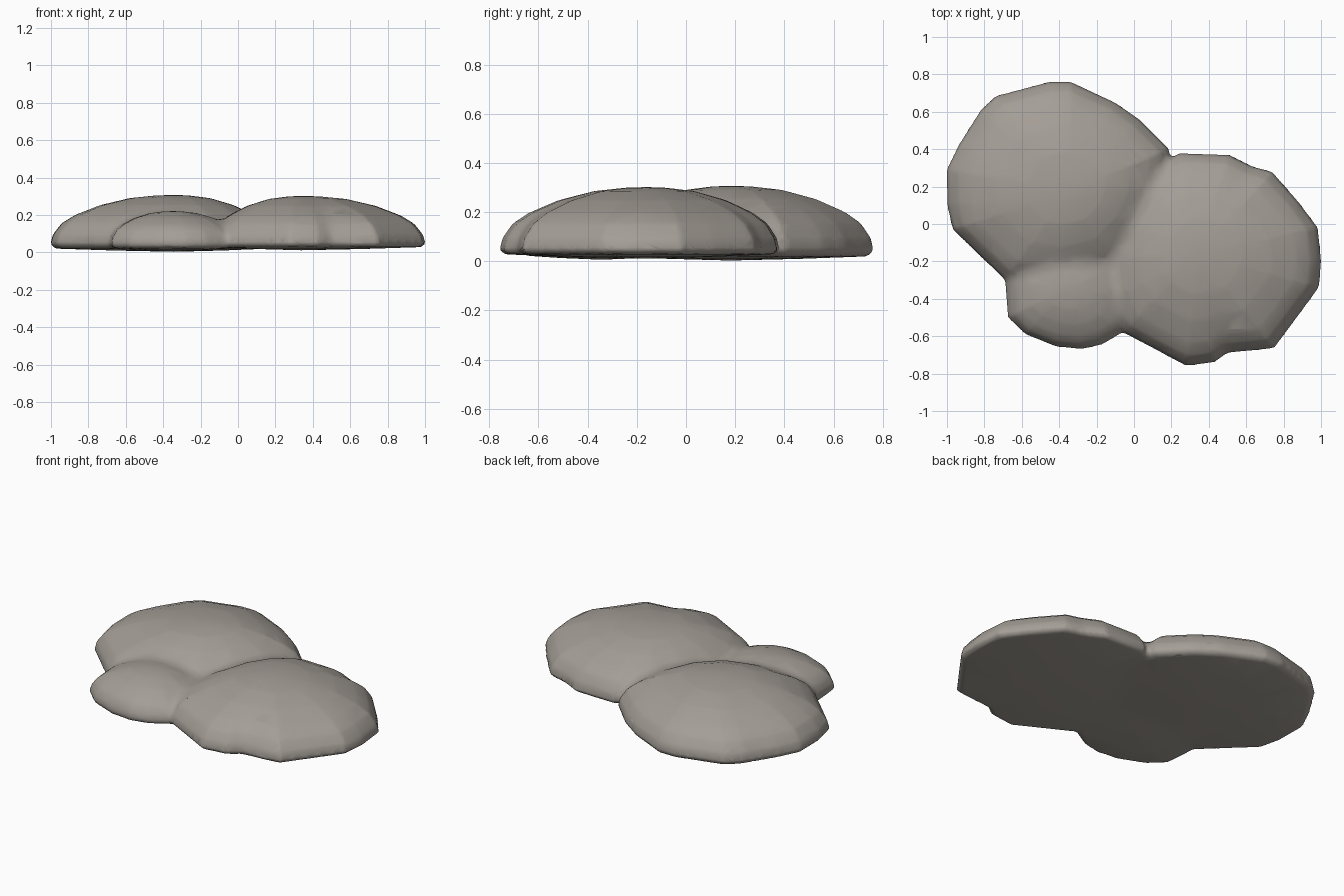
import bpy
import bmesh
from mathutils import Vector

default = bpy.data.objects.get("Cube")
if default:
    bpy.data.objects.remove(default, do_unlink=True)

# Single stone colour
stone = bpy.data.materials.new("warm_grey_stone")
stone.use_nodes = True
colour = (0.37, 0.34, 0.305, 1)
stone.diffuse_color = colour
shader = next(n for n in stone.node_tree.nodes if n.type == "BSDF_PRINCIPLED")
shader.inputs["Base Color"].default_value = colour
shader.inputs["Roughness"].default_value = 0.9

# Rounded dome section: (share of outline, height), from underside to crown
SECTION = [(0.5, 0.01), (0.96, 0.02), (1, 0.045), (0.98, 0.095), (0.91, 0.155),
           (0.8, 0.2), (0.6, 0.252), (0.36, 0.29), (0.15, 0.304)]


def make_lobe(name, centre, outline, rise, base):
    """Flattened dome whose rim follows an irregular outline."""
    cx, cy = centre
    bm = bmesh.new()

    def point(x, y, share, z):
        return bm.verts.new((cx + (x - cx) * share, cy + (y - cy) * share, z))

    def height(z):
        return z + base if z < 0.03 else 0.045 + (z - 0.045) * rise

    rings = [[point(x, y, s, height(z)) for x, y in outline] for s, z in SECTION]
    bottom = bm.verts.new((cx, cy, base + 0.003))
    crown = bm.verts.new((cx, cy, height(0.307)))
    count = len(outline)
    for i in range(count):
        j = (i + 1) % count
        for low, high in zip(rings, rings[1:]):
            bm.faces.new((low[i], low[j], high[j], high[i]))
        bm.faces.new((rings[0][j], rings[0][i], bottom))
        bm.faces.new((rings[-1][i], rings[-1][j], crown))
    bmesh.ops.recalc_face_normals(bm, faces=bm.faces)
    mesh = bpy.data.meshes.new(name)
    bm.to_mesh(mesh)
    bm.free()
    mesh.materials.append(stone)
    obj = bpy.data.objects.new(name, mesh)
    bpy.context.collection.objects.link(obj)
    return obj


def fill_seams(mesh, rounds):
    """Soften the valleys between lobes, leaving convex surfaces alone."""
    bm = bmesh.new()
    bm.from_mesh(mesh)
    for _ in range(rounds):
        bm.normal_update()
        moves = []
        for v in bm.verts:
            near = [e.other_vert(v).co for e in v.link_edges]
            dent = (sum(near, Vector()) / len(near) - v.co).dot(v.normal)
            if dent > 0 and abs(v.normal.z) > 0.3:
                moves.append((v, dent * v.normal.z))
        for v, step in moves:
            v.co.z += step
    bm.to_mesh(mesh)
    bm.free()


# Large back right lobe
rock = make_lobe("flat_rock", (-0.34, 0.18), [
    (-1, 0.1), (-0.97, -0.03), (-0.69, -0.3), (-0.4, -0.33), (-0.12, -0.25),
    (0.08, -0.05), (0.18, 0.18), (0.19, 0.4), (0.03, 0.56), (-0.1, 0.65),
    (-0.34, 0.762), (-0.45, 0.762), (-0.74, 0.685), (-0.82, 0.61),
    (-0.94, 0.42), (-1.003, 0.29)], 1, 0.0)

# Large front left lobe
front_lobe = make_lobe("front_left_lobe", (0.34, -0.16), [
    (1.003, -0.2), (0.985, -0.02), (0.88, 0.12), (0.74, 0.28), (0.63, 0.31),
    (0.51, 0.37), (0.24, 0.38), (0.06, 0.27), (-0.08, 0.06), (-0.15, -0.18),
    (-0.14, -0.42), (-0.06, -0.58), (0.28, -0.76), (0.43, -0.74),
    (0.5, -0.69), (0.75, -0.665), (0.88, -0.49), (0.99, -0.34)], 0.98, 0.008)

# Small front right lobe
small_lobe = make_lobe("front_right_lobe", (-0.35, -0.34), [
    (-0.69, -0.3), (-0.675, -0.5), (-0.58, -0.59), (-0.42, -0.655),
    (-0.28, -0.67), (-0.17, -0.645), (-0.06, -0.58), (0.02, -0.4),
    (-0.04, -0.2), (-0.3, -0.05), (-0.55, -0.11)], 0.67, 0.003)


def apply_modifier(name, kind, **settings):
    mod = rock.modifiers.new(name, kind)
    for key, value in settings.items():
        setattr(mod, key, value)
    bpy.ops.object.modifier_apply(modifier=mod.name)


# Fuse the lobes into one skin
bpy.ops.object.select_all(action="DESELECT")
bpy.context.view_layer.objects.active = rock
rock.select_set(True)
for lobe in (front_lobe, small_lobe):
    apply_modifier("fuse", "BOOLEAN", operation="UNION", solver="EXACT", object=lobe)
    bpy.data.objects.remove(lobe, do_unlink=True)

# Even skin, softened seams, then a light low-poly reduction
apply_modifier("even_skin", "REMESH", mode="VOXEL", voxel_size=0.016)
fill_seams(rock.data, 22)
apply_modifier("reduce", "DECIMATE", ratio=0.12)
rock.data.materials.clear()
rock.data.materials.append(stone)
bpy.ops.object.shade_smooth_by_angle(angle=1.2)
